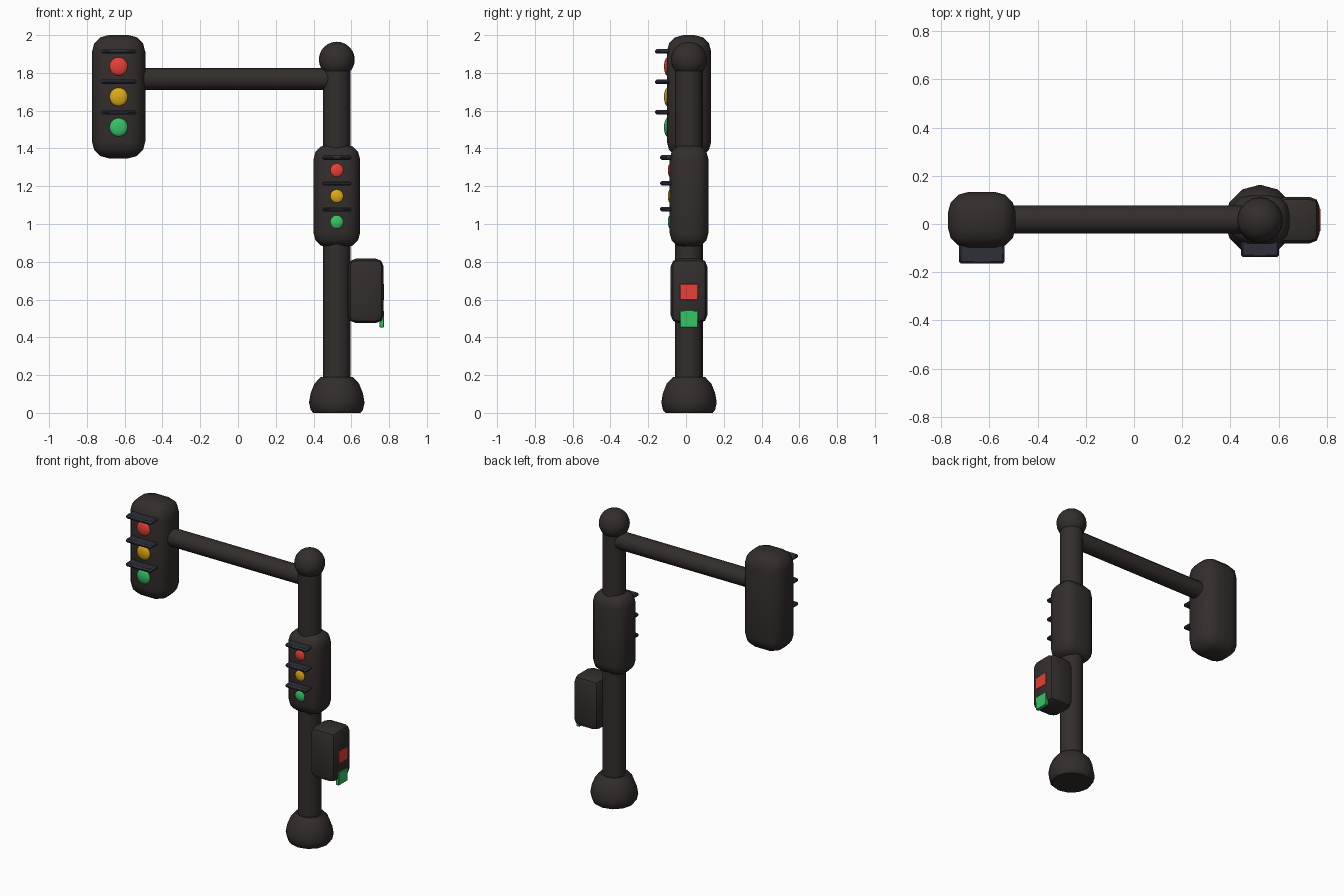
import bpy, bmesh, math
from mathutils import Matrix, Vector

if "Cube" in bpy.data.objects:
    bpy.data.objects.remove(bpy.data.objects["Cube"])

YC, PX = 0.016, 0.523          # shared depth centre, pole x


def material(name, rgb):
    m = bpy.data.materials.new(name)
    m.diffuse_color = (*rgb, 1)
    m.use_nodes = True
    m.node_tree.nodes["Principled BSDF"].inputs["Base Color"].default_value = m.diffuse_color
    return m


BODY = material("dark_metal", (0.033, 0.027, 0.025))
HOOD = material("visor_metal", (0.027, 0.028, 0.04))
RED = material("red", (0.8, 0.05, 0.035))
AMBER = material("amber", (0.72, 0.4, 0.008))
GREEN = material("green", (0.035, 0.55, 0.13))


def finish(name, bm, mat, angle=40):
    bmesh.ops.recalc_face_normals(bm, faces=bm.faces)
    me = bpy.data.meshes.new(name)
    bm.to_mesh(me)
    bm.free()
    me.materials.append(mat)
    ob = bpy.data.objects.new(name, me)
    bpy.context.collection.objects.link(ob)
    bpy.ops.object.select_all(action='DESELECT')
    ob.select_set(True)
    bpy.context.view_layer.objects.active = ob
    bpy.ops.object.shade_smooth_by_angle(angle=math.radians(angle))
    return ob


def rounded_box(name, lo, hi, bevel, segs, mat):
    lo, hi = Vector(lo), Vector(hi)
    bm = bmesh.new()
    bmesh.ops.create_cube(bm, size=1)
    bmesh.ops.scale(bm, vec=hi - lo, verts=bm.verts)
    bmesh.ops.translate(bm, vec=(lo + hi) / 2, verts=bm.verts)
    if bevel:
        bmesh.ops.bevel(bm, geom=bm.edges[:], offset=bevel, segments=segs,
                        profile=0.5, affect='EDGES')
    return finish(name, bm, mat)


def lathe(name, profile, sides, matrix, mat):
    """Closed turned solid from (radius, height) rings."""
    bm = bmesh.new()
    rings = [[bm.verts.new((r * math.cos(math.tau * i / sides),
                            r * math.sin(math.tau * i / sides), z))
              for i in range(sides)] for r, z in profile]
    for a, b in zip(rings, rings[1:]):
        for i in range(sides):
            j = (i + 1) % sides
            bm.faces.new((a[i], a[j], b[j], b[i]))
    bm.faces.new(rings[0])
    bm.faces.new(rings[-1])
    bm.transform(matrix)
    return finish(name, bm, mat)


def ball(name, centre, radii, mat):
    bm = bmesh.new()
    bmesh.ops.create_uvsphere(bm, u_segments=20, v_segments=12, radius=1)
    bmesh.ops.scale(bm, vec=radii, verts=bm.verts)
    bmesh.ops.translate(bm, vec=centre, verts=bm.verts)
    return finish(name, bm, mat)


def signal_head(name, x, z0, z1, w, d, bevel, lens_z, visor_z, step, r, visor_w, reach):
    """Rounded housing with three lenses, each under a visor."""
    front = YC - d / 2
    rounded_box(name + "_housing", (x - w / 2, front, z0),
                (x + w / 2, YC + d / 2, z1), bevel, 3, BODY)
    for i, (tag, mat) in enumerate((("red", RED), ("amber", AMBER), ("green", GREEN))):
        ball(f"{name}_{tag}_lens", (x, front + 0.005, lens_z - i * step),
             (r, r * 0.4, r), mat)
        z = visor_z - i * step
        rounded_box(f"{name}_{tag}_visor", (x - visor_w / 2, reach, z - 0.012),
                    (x + visor_w / 2, front + 0.04, z + 0.012), 0.009, 1, HOOD)


# pole, base and finial
POLE = Matrix.Translation((PX, YC, 0))
lathe("base", [(0.125, 0), (0.138, 0.015), (0.147, 0.055), (0.138, 0.105),
               (0.118, 0.155), (0.085, 0.19)], 12, POLE, BODY)
lathe("pole", [(0.073, 0.1), (0.073, 1.86)], 16, POLE, BODY)
ball("finial", (PX, YC, 1.87), (0.095, 0.095, 0.095), BODY)

# horizontal arm
lathe("arm", [(0.058, -0.6), (0.058, PX)], 12,
      Matrix.Translation((0, YC + 0.002, 1.768)) @ Matrix.Rotation(math.pi / 2, 4, 'Y'), BODY)

# signal heads
signal_head("arm_signal", -0.632, 1.348, 2.0, 0.282, 0.235, 0.088,
            1.834, 1.914, 0.161, 0.05, 0.19, -0.165)
signal_head("pole_signal", PX, 0.876, 1.42, 0.246, 0.205, 0.076,
            1.284, 1.352, 0.1365, 0.037, 0.158, -0.138)

# pedestrian signal on the side
rounded_box("crossing_box", (0.583, YC - 0.097, 0.475), (0.771, YC + 0.097, 0.817), 0.042, 2, BODY)
for tag, z0, z1, mat in (("red", 0.598, 0.682, RED), ("green", 0.453, 0.541, GREEN)):
    rounded_box(f"crossing_{tag}_panel", (0.75, YC - 0.048, z0),
                (0.774, YC + 0.048, z1), 0.003, 1, mat)
